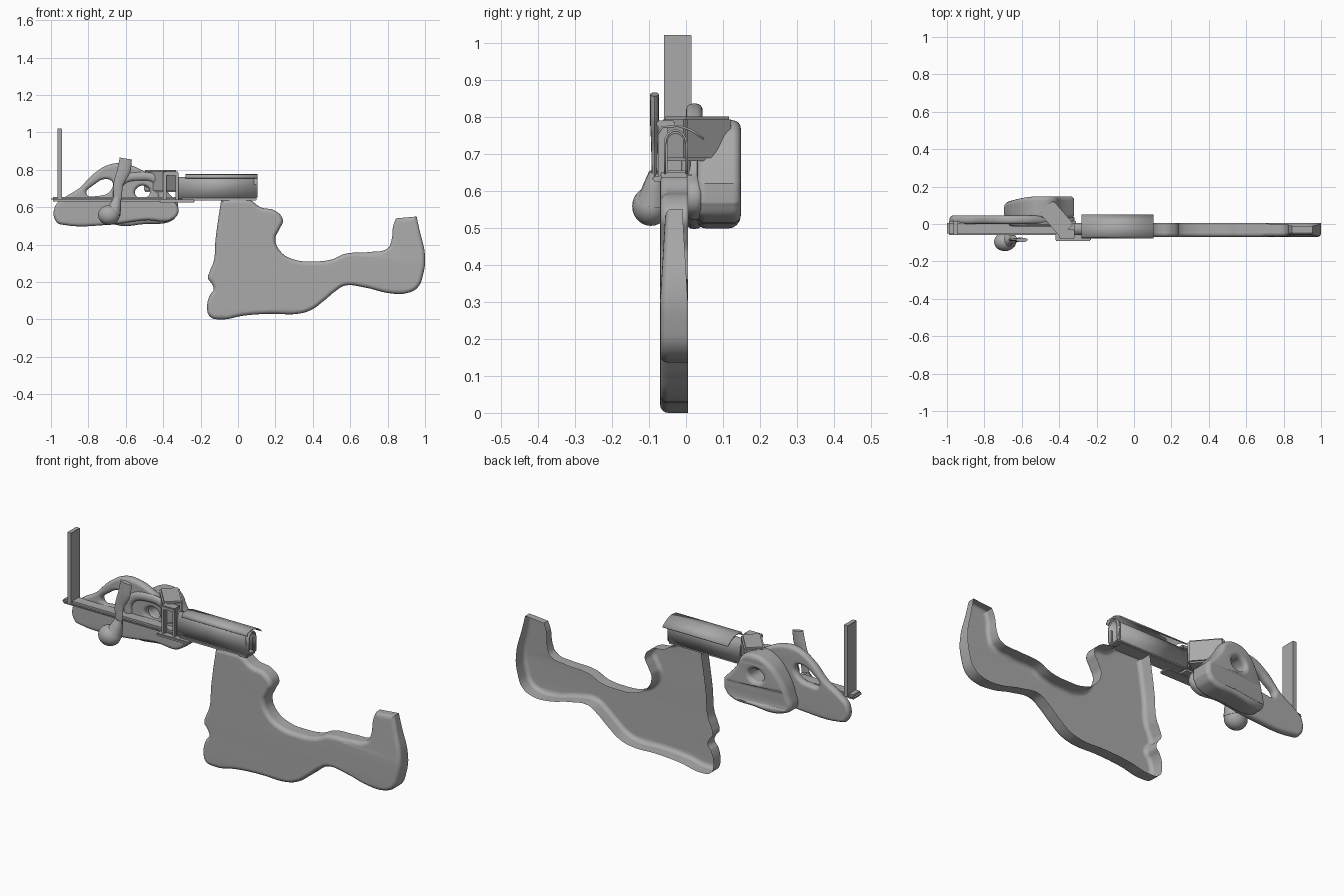
import bpy, bmesh
from math import radians, pi, sin, cos
from mathutils import Matrix, Vector

cube = bpy.data.objects.get("Cube")
if cube:
    bpy.data.objects.remove(cube)

grey = bpy.data.materials.new("plain grey")
grey.use_nodes = True
grey.diffuse_color = (0.4, 0.4, 0.4, 1)
grey.node_tree.nodes["Principled BSDF"].inputs["Base Color"].default_value = (0.4, 0.4, 0.4, 1)


def add_mesh(name, bm, angle=35):
    bmesh.ops.recalc_face_normals(bm, faces=bm.faces)
    mesh = bpy.data.meshes.new(name)
    bm.to_mesh(mesh)
    bm.free()
    mesh.materials.append(grey)
    for p in mesh.polygons:
        p.material_index = 0
    obj = bpy.data.objects.new(name, mesh)
    bpy.context.collection.objects.link(obj)
    bpy.ops.object.select_all(action="DESELECT")
    obj.select_set(True)
    bpy.context.view_layer.objects.active = obj
    bpy.ops.object.shade_smooth_by_angle(angle=radians(angle))
    return obj


def curve_to_bmesh(curve):
    temp = bpy.data.objects.new("temp", curve)
    bpy.context.collection.objects.link(temp)
    dg = bpy.context.evaluated_depsgraph_get()
    dg.update()
    mesh = bpy.data.meshes.new_from_object(temp.evaluated_get(dg))
    bm = bmesh.new()
    bm.from_mesh(mesh)
    bmesh.ops.remove_doubles(bm, verts=bm.verts, dist=0.0002)
    bpy.data.objects.remove(temp)
    bpy.data.meshes.remove(mesh)
    return bm


def add_spline(curve, pts, cyclic, corners=()):
    s = curve.splines.new("BEZIER")
    s.bezier_points.add(len(pts) - 1)
    s.use_cyclic_u = cyclic
    for bp, p in zip(s.bezier_points, pts):
        bp.co = (*p, 0) if len(p) == 2 else p
        bp.handle_left_type = bp.handle_right_type = "VECTOR" if p in corners else "AUTO"


def plate(name, loops, y0, y1, bevel, corners=(), open_back=False):
    """Rounded slab from smooth front outlines; later loops are holes."""
    curve = bpy.data.curves.new(name, "CURVE")
    curve.dimensions = "2D"
    curve.fill_mode = "BOTH"
    curve.resolution_u = 6
    depth = (y1 - y0) / (1 if open_back else 2)
    curve.extrude = depth - bevel
    curve.bevel_depth = bevel
    curve.bevel_resolution = 3
    curve.offset = -bevel
    for pts in loops:
        add_spline(curve, pts, True, corners)
    bm = curve_to_bmesh(curve)
    if open_back:
        bmesh.ops.bisect_plane(bm, geom=bm.verts[:] + bm.edges[:] + bm.faces[:],
                               plane_co=(0, 0, 0), plane_no=(0, 0, -1), clear_outer=True)
    mid = y1 if open_back else (y0 + y1) / 2
    bm.transform(Matrix.Translation((0, mid, 0)) @ Matrix.Rotation(pi / 2, 4, "X"))
    obj = add_mesh(name, bm)
    obj.modifiers.new("flat sides", "WEIGHTED_NORMAL").keep_sharp = True
    return obj


def tube(name, pts, radii, flat=1.0):
    curve = bpy.data.curves.new(name, "CURVE")
    curve.dimensions = "3D"
    curve.bevel_depth = 1
    curve.use_fill_caps = True
    add_spline(curve, pts, False)
    for bp, r in zip(curve.splines[0].bezier_points, radii):
        bp.radius = r
    bm = curve_to_bmesh(curve)
    y = pts[0][1]
    for v in bm.verts:
        v.co.y = y + (v.co.y - y) * flat
    return add_mesh(name, bm)


def box(name, lo, hi, bevel=0.004, turn=0.0):
    lo, hi = Vector(lo), Vector(hi)
    bm = bmesh.new()
    bmesh.ops.create_cube(bm, size=1, matrix=Matrix.Translation((lo + hi) / 2)
                          @ Matrix.Rotation(turn, 4, "Z") @ Matrix.Diagonal((*(hi - lo), 1)))
    bmesh.ops.bevel(bm, geom=bm.edges[:], offset=bevel, segments=2, affect="EDGES")
    return add_mesh(name, bm)


def channel(name, section, x0, x1):
    """Open sheet swept along x from a y-z section."""
    bm = bmesh.new()
    rows = [[bm.verts.new((x, y, z)) for y, z in section] for x in (x0, x1)]
    for i in range(len(section) - 1):
        bm.faces.new((rows[0][i], rows[0][i + 1], rows[1][i + 1], rows[1][i]))
    obj = add_mesh(name, bm)
    mod = obj.modifiers.new("thickness", "SOLIDIFY")
    mod.thickness = 0.006
    return obj


# Grip and shoulder rest: half shell, open at the back, thinner towards the rest's top
stock = [(-.09, .64), (-.02, .645), (.06, .64), (.12, .6), (.2, .58), (.24, .53), (.22, .48),
         (.2, .43), (.23, .36), (.3, .32), (.4, .31), (.5, .32), (.57, .35), (.7, .36),
         (.8, .38), (.82, .42), (.83, .5), (.845, .54), (.955, .55), (.97, .48), (1, .34),
         (.99, .24), (.96, .17), (.9, .14), (.81, .14), (.68, .17), (.57, .18), (.52, .15),
         (.46, .1), (.39, .05), (.32, .03), (.17, .03), (.03, .02), (-.09, 0), (-.15, .015),
         (-.165, .07), (-.15, .13), (-.13, .16), (-.14, .19), (-.16, .22), (-.15, .26),
         (-.13, .31), (-.12, .43)]
shell = plate("stock_shell", [stock], -.07, .005, .022, [(-.09, .64), (.845, .54), (.955, .55)], True)
for v in shell.data.vertices:
    if v.co.x > .7 and v.co.z > .3:
        v.co.y = -.0325 + (v.co.y + .0325) * (1 - 1.6 * (v.co.z - .3))

# Receiver: arched channel, curved cover sheet and end collar
arch = [(-.06, .645), (-.06, .72)]
arch += [(-.028 - .032 * cos(a * pi / 8), .72 + .04 * sin(a * pi / 8)) for a in range(1, 8)]
arch += [(.005, .72), (.005, .645)]
channel("receiver_channel", arch, -.32, .1)
channel("receiver_cover", [(-.078, .757), (-.066, .774), (-.02, .778), (.015, .766), (.05, .742)],
        -.28, .105)
channel("receiver_collar", [(y, z + .006) for y, z in arch], .085, .105)
box("receiver_floor", (-.3, -.07, .635), (.1, .005, .65))
box("receiver_front_lip", (-.42, -.09, .625), (-.23, -.03, .64))

# Base rail and upright sight plate
box("base_rail", (-1, -.06, .63), (-.3, .015, .655), .01)
box("sight_plate", (-.965, -.06, .64), (-.942, .015, 1.02), .001)

# Flat hull with arched handle and openings
hull = [(-.98, .6), (-.97, .52), (-.93, .505), (-.7, .505), (-.5, .53), (-.34, .54), (-.32, .6),
        (-.39, .66), (-.42, .73), (-.5, .79), (-.6, .83), (-.68, .83), (-.77, .78),
        (-.85, .7), (-.93, .65)]
handle_hole = [(-.81, .67), (-.77, .72), (-.7, .75), (-.67, .73), (-.69, .68), (-.75, .66)]
port = [(-.55, .67), (-.53, .71), (-.49, .71), (-.47, .68), (-.5, .65)]
plate("handle_hull", [hull, handle_hole, port], .0, .045, .018)

# Domed side fairing behind the hull, drawn in towards its far end
fairing = [(-.69, .53), (-.68, .6), (-.64, .69), (-.58, .76), (-.5, .79), (-.43, .77),
           (-.39, .7), (-.32, .62), (-.32, .57), (-.35, .53), (-.5, .51), (-.65, .505)]
side = plate("side_fairing", [fairing, port], .03, .148, .022, [(-.32, .62), (-.32, .57)])
for v in side.data.vertices:
    t = max(0, (-.5 - v.co.x) / .19)
    if v.co.y > .09:
        v.co.y -= .035 * t * t

# Turned clamp block with its front posts
box("clamp_block", (-.5, -.02, .68), (-.33, .08, .8), .008, turn=radians(-49))
for label, x in (("left", -.335), ("right", -.4)):
    box("clamp_post_" + label, (x, -.075, .63), (x + .018, -.05, .785))
box("clamp_bridge", (-.4, -.08, .77), (-.317, -.03, .79))

# Guard loop raised on the hull
tube("guard_loop", [(-.65, 0, .63), (-.63, 0, .73), (-.53, 0, .765),
                    (-.43, 0, .74), (-.4, 0, .64)], [.022] * 5, .6)

# Bolt lever with ball knob
tube("bolt_lever", [(-.6, -.085, .86), (-.61, -.085, .8), (-.64, -.085, .72),
                    (-.645, -.085, .65), (-.67, -.085, .57)], [.033, .036, .026, .022, .035], .35)
bm = bmesh.new()
bmesh.ops.create_uvsphere(bm, u_segments=24, v_segments=14, radius=.053)
bm.transform(Matrix.Translation((-.69, -.095, .558)) @ Matrix.Diagonal((1.1, .95, 1, 1)))
add_mesh("bolt_knob", bm, 60)
tube("bolt_neck", [(-.67, -.09, .57), (-.655, -.085, .61), (-.645, -.08, .65)], [.045, .032, .02])
